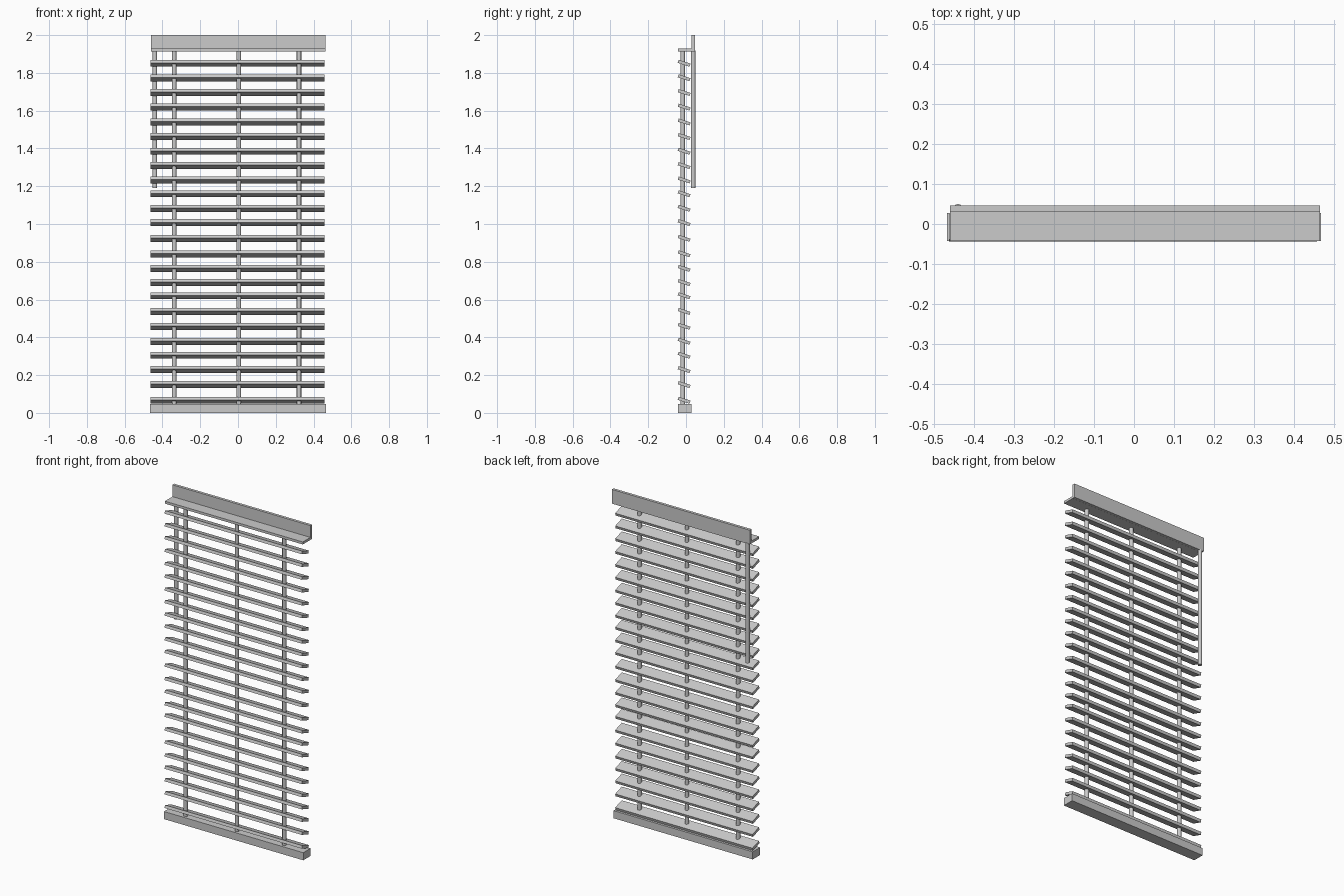
import bpy
import math

cube = bpy.data.objects.get("Cube")
if cube:
    bpy.data.objects.remove(cube, do_unlink=True)

grey = bpy.data.materials.new("light_grey")
grey.use_nodes = True
colour = (0.6, 0.6, 0.6, 1)
grey.diffuse_color = colour
grey.node_tree.nodes["Principled BSDF"].inputs["Base Color"].default_value = colour


def box(name, centre, size, rotation=(0, 0, 0)):
    bpy.ops.mesh.primitive_cube_add(size=1, location=centre, rotation=rotation)
    ob = bpy.context.object
    ob.name = name
    ob.scale = size
    ob.data.materials.append(grey)
    return ob


def rod(name, x, y, bottom, top, radius, sides=12):
    bpy.ops.mesh.primitive_cylinder_add(vertices=sides, radius=radius, depth=top - bottom,
                                        location=(x, y, (bottom + top) / 2))
    ob = bpy.context.object
    ob.name = name
    ob.data.materials.append(grey)
    bpy.ops.object.shade_smooth_by_angle(angle=math.radians(40))
    return ob


# Head rail: an upright back plate with a shelf along its foot
box("head_rail_plate", (0.002, 0.038, 1.957), (0.925, 0.017, 0.086))
box("head_rail_shelf", (0.002, -0.006, 1.921), (0.925, 0.074, 0.015))

# Bottom rail
box("bottom_rail", (0, -0.007, 0.023), (0.934, 0.07, 0.046))

# Ladder cords and the tilt wand
for label, x in (("right", -0.338), ("middle", 0.005), ("left", 0.323)):
    rod("ladder_cord_" + label, x, -0.017, 0.04, 1.918, 0.012)
rod("tilt_wand", -0.44, 0.038, 1.19, 1.918, 0.012)

# Slats, hung slightly unevenly, with the front edge raised
heights = [1.851, 1.774, 1.696, 1.619, 1.540, 1.463, 1.385, 1.309, 1.233, 1.160, 1.083, 1.007,
           0.924, 0.842, 0.765, 0.690, 0.620, 0.537, 0.458, 0.379, 0.305, 0.229, 0.150, 0.067]
for i, z in enumerate(heights):
    box(f"slat_{i + 1}", (-0.002, -0.010, z), (0.92, 0.066, 0.017),
        (math.radians(-18), 0, 0))
